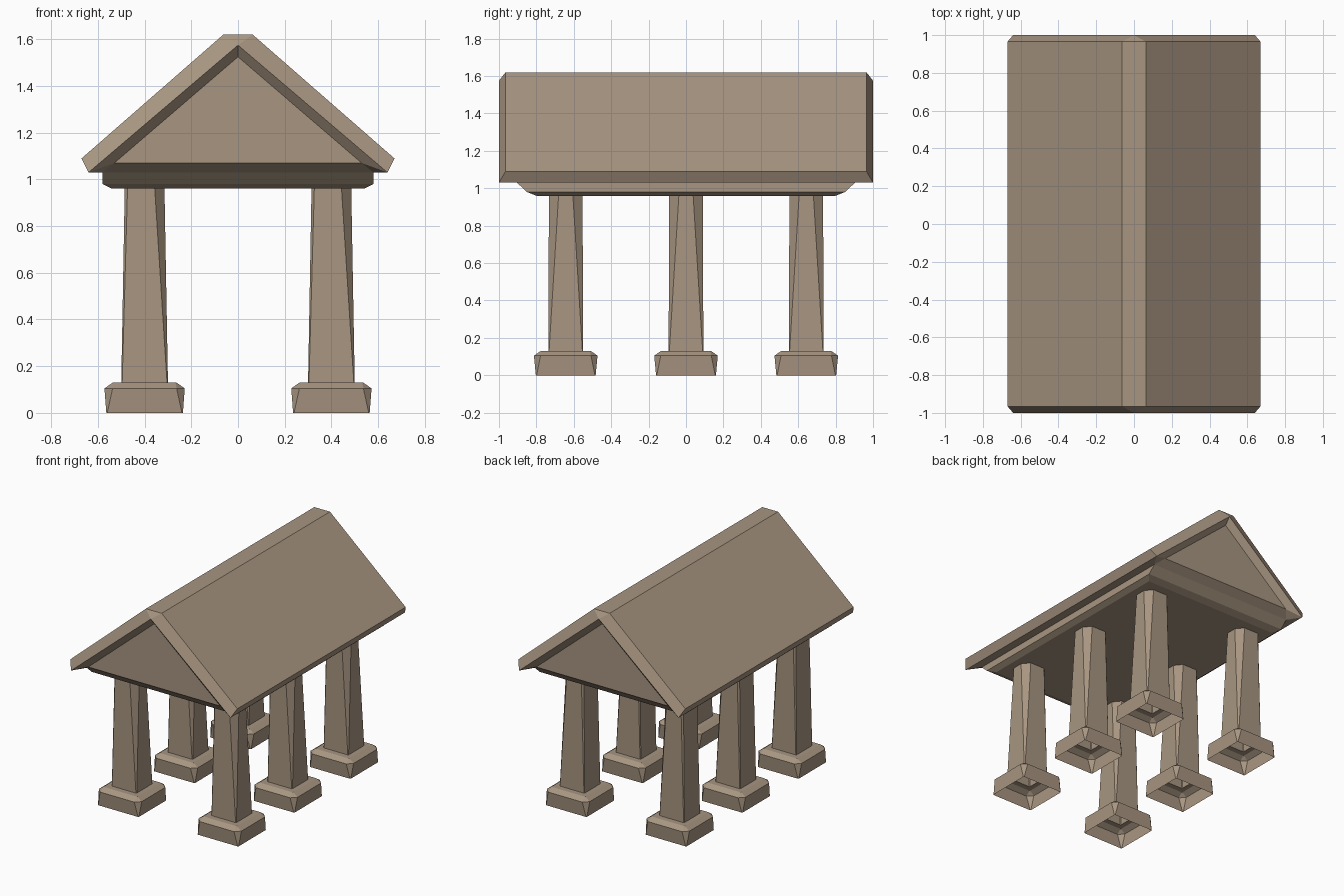
import bpy, bmesh

if "Cube" in bpy.data.objects:
    bpy.data.objects.remove(bpy.data.objects["Cube"])

stone = bpy.data.materials.new("warm_stone")
stone.diffuse_color = (0.39, 0.302, 0.22, 1)
stone.use_nodes = True
stone.node_tree.nodes["Principled BSDF"].inputs["Base Color"].default_value = stone.diffuse_color


def finish(bm, name, loc=(0, 0, 0)):
    bmesh.ops.remove_doubles(bm, verts=bm.verts[:], dist=0.0005)
    bmesh.ops.dissolve_degenerate(bm, edges=bm.edges[:], dist=0.0005)
    bmesh.ops.recalc_face_normals(bm, faces=bm.faces[:])
    me = bpy.data.meshes.new(name)
    bm.to_mesh(me)
    bm.free()
    me.materials.append(stone)
    ob = bpy.data.objects.new(name, me)
    ob.location = loc
    bpy.context.collection.objects.link(ob)
    return ob


def loft(bm, rings, closed=True):
    """Join successive rings of points with quads; returns the vertex rings."""
    vr = [[bm.verts.new(p) for p in r] for r in rings]
    for a, b in zip(vr, vr[1:]):
        n = len(a)
        for i in range(n if closed else n - 1):
            j = (i + 1) % n
            bm.faces.new((a[i], a[j], b[j], b[i]))
    return vr


def cut_rect(z, hx, hy, right, left):
    """Rectangle with its right and left corners cut by (dx, dy)."""
    (rx, ry), (lx, ly) = right, left
    pts = [(-hx + lx, -hy), (hx - rx, -hy), (hx, -hy + ry), (hx, hy - ry),
           (hx - rx, hy), (-hx + lx, hy), (-hx, hy - ly), (-hx, -hy + ly)]
    return [(x, y, z) for x, y in pts]


# Columns: hollow plinth, open below, with a tapering shaft
tiny = (0.004, 0.004)
c = (0.035, 0.035)
for ix, side in ((-0.4, "left"), (0.4, "right")):
    for iy, row in ((-0.643, "front"), (0, "middle"), (0.643, "back")):
        bm = bmesh.new()
        loft(bm, [
            cut_rect(0, 0.164, 0.16, tiny, tiny),
            cut_rect(0.105, 0.172, 0.17, c, c),
            cut_rect(0.13, 0.136, 0.134, tiny, tiny),
            cut_rect(0.13, 0.1, 0.093, tiny, tiny),
            cut_rect(0.965, 0.085, 0.09, (0.042, 0.052), (0.012, 0.012)),
        ])
        finish(bm, f"{row}_{side}_column", (ix, iy, 0))

# Roof: pitched shell with sloped bargeboards and recessed gables
outer = [(-0.64, 1.03), (-0.67, 1.09), (-0.063, 1.62),
         (0.063, 1.62), (0.67, 1.09), (0.64, 1.03)]
rim = [(-0.64, 1.03)] * 2 + [(0, 1.575)] * 2 + [(0.64, 1.03)] * 2
gable = [(-0.53, 1.07)] * 2 + [(0, 1.525)] * 2 + [(0.53, 1.07)] * 2
bm = bmesh.new()
sections = [(gable, -0.96), (rim, -1), (outer, -0.965),
            (outer, 0.965), (rim, 1), (gable, 0.96)]
loft(bm, [[(x, y, z) for x, z in prof] for prof, y in sections], closed=False)
for s in (-1, 1):
    # gable wall
    bm.faces.new([bm.verts.new(p) for p in
                  ((-0.53, s * 0.96, 1.07), (0.53, s * 0.96, 1.07), (0, s * 0.96, 1.525))])
    # eave underside
    bm.faces.new([bm.verts.new(p) for p in
                  ((s * 0.58, -0.904, 1.03), (s * 0.64, -1, 1.03),
                   (s * 0.64, 1, 1.03), (s * 0.58, 0.904, 1.03))])
    for t in (-1, 1):
        # corner between eave and gable
        bm.faces.new([bm.verts.new(p) for p in
                      ((s * 0.64, t, 1.03), (s * 0.53, t * 0.96, 1.07),
                       (s * 0.58, t * 0.904, 1.03))])
finish(bm, "roof")

# Ceiling slab that carries the roof
bm = bmesh.new()
levels = [(0.96, 0.54, 0.80), (0.98, 0.58, 0.85), (1.03, 0.58, 0.904), (1.07, 0.53, 0.96)]
rings = loft(bm, [[(-x, -y, z), (x, -y, z), (x, y, z), (-x, y, z)] for z, x, y in levels])
bm.faces.new(rings[0])
finish(bm, "ceiling_slab")
